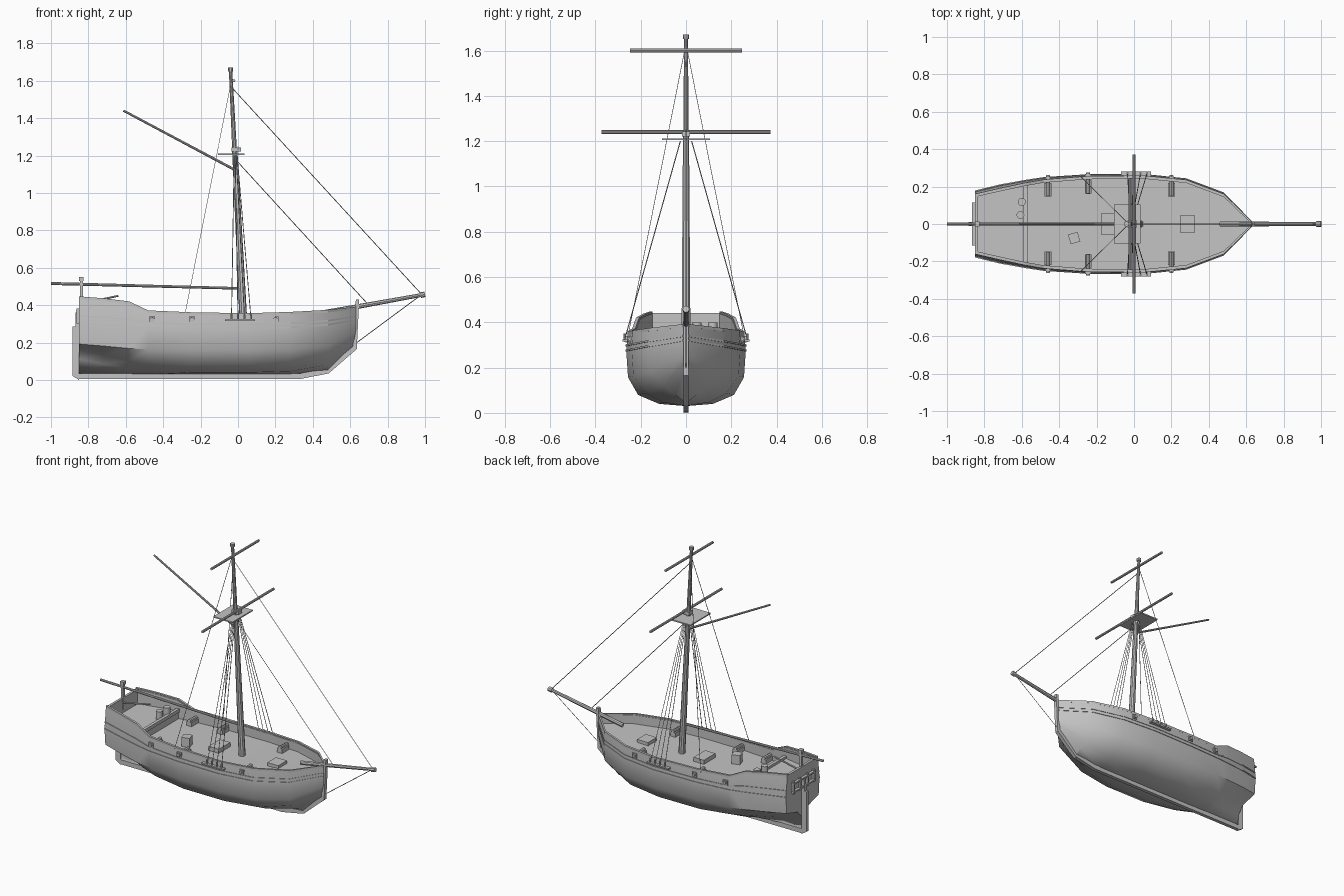
import bpy, bmesh, math
from mathutils import Vector, Matrix

if "Cube" in bpy.data.objects:
    bpy.data.objects.remove(bpy.data.objects["Cube"])

grey = bpy.data.materials.new("plain_grey")
grey.use_nodes = True
COLOUR = (0.55, 0.55, 0.55, 1)
grey.diffuse_color = COLOUR
grey.node_tree.nodes["Principled BSDF"].inputs["Base Color"].default_value = COLOUR


def finish(name, bm, smooth=False):
    bmesh.ops.recalc_face_normals(bm, faces=bm.faces)
    mesh = bpy.data.meshes.new(name)
    bm.to_mesh(mesh)
    bm.free()
    mesh.materials.append(grey)
    ob = bpy.data.objects.new(name, mesh)
    bpy.context.collection.objects.link(ob)
    if smooth:
        bpy.ops.object.select_all(action="DESELECT")
        ob.select_set(True)
        bpy.context.view_layer.objects.active = ob
        bpy.ops.object.shade_smooth_by_angle(angle=math.radians(35))
    return ob


def box(name, centre, size, turn=0):
    bm = bmesh.new()
    bmesh.ops.create_cube(bm, size=1)
    bm.transform(Matrix.Translation(centre) @ Matrix.Rotation(turn, 4, "Z")
                 @ Matrix.Diagonal((*size, 1)))
    return finish(name, bm)


def rod(name, a, b, r1, r2=None, sides=8):
    a, b = Vector(a), Vector(b)
    bm = bmesh.new()
    bmesh.ops.create_cone(bm, cap_ends=True, segments=sides, radius1=r1,
                          radius2=r1 if r2 is None else r2, depth=(b - a).length)
    turn = (b - a).to_track_quat("Z", "Y").to_matrix().to_4x4()
    bm.transform(Matrix.Translation((a + b) / 2) @ turn)
    return finish(name, bm, sides > 6)


def slab(name, outline, thick):
    """Side-view outline in x and z, given a thickness across y."""
    bm = bmesh.new()
    face = bm.faces.new([bm.verts.new((x, -thick / 2, z)) for x, z in outline])
    ext = bmesh.ops.extrude_face_region(bm, geom=[face])["geom"]
    bmesh.ops.translate(bm, vec=(0, thick, 0),
                        verts=[v for v in ext if isinstance(v, bmesh.types.BMVert)])
    return finish(name, bm)


# Hull stations: x, half beam, fullness, keel z, wale z, rail half width, rail z, deck z
STATIONS = [
    (-.85, .175, 0, .03, .30, .16, .44, .345),
    (-.72, .207, .35, .03, .295, .19, .43, .345),
    (-.58, .232, .7, .03, .285, .22, .413, .345),
    (-.575, .233, .7, .03, .285, .221, .41, .295),
    (-.48, .247, .85, .03, .28, .237, .365, .295),
    (-.25, .262, 1, .03, .275, .255, .355, .295),
    (.05, .264, 1, .03, .275, .258, .35, .295),
    (.28, .24, .9, .03, .28, .235, .357, .30),
    (.48, .165, .6, .045, .295, .16, .368, .31),
    (.63, .012, .5, .17, .32, .012, .385, .325),
]
FULL = [(0, 0), (.45, .04), (.8, .2), (.97, .52), (1, 1)]
HOLLOW = [(0, 0), (.06, .3), (.3, .48), (.95, .6), (1, 1)]


def section(x, beam, f, keel, wale, top, rail, deck):
    pts = []
    for (w1, h1), (w0, h0) in zip(FULL, HOLLOW):
        w, h = w0 + (w1 - w0) * f, h0 + (h1 - h0) * f
        pts.append((x, beam * w, keel + (wale - keel) * h))
    inner = max(top - .016, .004)
    return pts + [(x, top, rail), (x, inner, rail), (x, inner, deck), (x, 0, deck)]


# Hull with bulwarks, raised stern deck and main deck, mirrored across y
bm = bmesh.new()
rings = [[bm.verts.new(p) for p in section(*s)] for s in STATIONS]
for r, q in zip(rings, rings[1:]):
    for i in range(len(r) - 1):
        bm.faces.new((r[i], q[i], q[i + 1], r[i + 1]))
bm.faces.new(rings[0])
bm.faces.new(rings[-1])
hull = finish("hull", bm, True)
mirror = hull.modifiers.new("mirror", "MIRROR")
mirror.use_axis = (False, True, False)


def strip(name, points, r):
    """Thin square moulding that follows the hull."""
    bm = bmesh.new()
    rows = [[bm.verts.new((x, y + dy, z + dz)) for dy, dz in
             ((-r, -r), (r, -r), (r, r), (-r, r))] for x, y, z in points]
    for p, q in zip(rows, rows[1:]):
        for i in range(4):
            j = (i + 1) % 4
            bm.faces.new((p[i], q[i], q[j], p[j]))
    bm.faces.new(rows[0])
    bm.faces.new(rows[-1])
    finish(name, bm)


def hull_y(x):
    for a, b in zip(STATIONS, STATIONS[1:]):
        if a[0] <= x <= b[0]:
            return a[1] + (b[1] - a[1]) * (x - a[0]) / (b[0] - a[0])


for side, label in ((1, "left"), (-1, "right")):
    strip(label + "_lower_wale", [(s[0], side * s[1], s[4]) for s in STATIONS], .004)
    strip(label + "_upper_wale",
          [(s[0], side * (s[1] * .7 + s[5] * .3), s[4] + (s[6] - s[4]) * .3)
           for s in STATIONS], .004)
    strip(label + "_rail", [(s[0], side * max(s[5] - .006, .004), s[6]) for s in STATIONS], .007)

    # Guns, their carriages and ports
    for x in (-.46, -.245, .2):
        y = hull_y(x)
        box(label + "_gun_carriage", (x, side * (y - .065), .312), (.036, .07, .028))
        rod(label + "_gun_barrel", (x, side * (y - .1), .332), (x, side * (y + .012), .325), .011)
        box(label + "_gun_port", (x, side * (y - .002), .325), (.032, .012, .03))

    # Channel plate with shrouds, and the backstay
    box(label + "_channel", (.01, side * .265, .32), (.16, .03, .009))
    for x in (-.035, .0, .035, .07):
        rod(label + "_shroud", (-.015 + x * .15, side * .025, 1.2), (x, side * .272, .32), .0022, sides=4)
        rod(label + "_deadeye", (x, side * .272, .315), (x, side * .272, .35), .005, sides=6)
    rod(label + "_backstay", (-.035, side * .006, 1.6), (-.285, side * .255, .345), .0018, sides=4)

# Keel, stem and rudder
slab("keel_and_stem", [(-.85, .005), (.33, .005), (.485, .035), (.635, .165), (.648, .43),
                       (.63, .43), (.615, .18), (.47, .06), (.33, .035), (-.85, .035)], .024)
slab("rudder", [(-.885, .022), (-.85, .0), (-.85, .36), (-.868, .36), (-.87, .285), (-.885, .285)], .02)
rod("tiller", (-.85, 0, .405), (-.64, 0, .45), .006, .005)

# Transom bulwark and stern gallery
box("transom_bulwark", (-.842, 0, .388), (.016, .318, .104))
for z in (.315, .37):
    box("stern_ledge", (-.858, 0, z), (.018, .23, .01))
for y in (-.105, -.04, .04, .105):
    box("stern_bracket", (-.857, y, .342), (.014, .012, .08))

# Boom crutch at the stern
box("crutch_post", (-.838, 0, .455), (.016, .018, .18))
box("crutch_head", (-.838, 0, .54), (.026, .028, .02))

# Deck fittings
box("stern_deck_beam", (-.58, 0, .35), (.02, .43, .022))
box("fore_hatch", (.285, 0, .308), (.08, .09, .026))
box("main_hatch", (-.135, 0, .308), (.075, .12, .028))
box("crate", (-.32, -.075, .325), (.053, .053, .06), math.radians(17))
for x, y in ((-.607, .048), (-.6, .118)):
    rod("barrel", (x, y, .345), (x, y, .4), .021, sides=12)

# Mast, raked aft, with its platform and yards
rod("lower_mast", (.03, 0, .29), (-.018, 0, 1.24), .021, .014, 10)
rod("topmast", (-.016, 0, 1.18), (-.04, 0, 1.66), .013, .009, 10)
rod("mast_cap", (-.04, 0, 1.65), (-.0405, 0, 1.67), .014, sides=10)
box("platform", (-.036, 0, 1.208), (.14, .21, .008))
box("yard_block", (-.01, 0, 1.232), (.05, .036, .022))
rod("lower_yard", (0, -.372, 1.24), (0, .372, 1.24), .008)
rod("upper_yard", (-.022, -.247, 1.6), (-.022, .247, 1.6), .008)

# Fore-and-aft spars
rod("gaff", (-.02, 0, 1.125), (-.612, 0, 1.44), .007, .006)
rod("boom", (.0, 0, .49), (-1.0, 0, .516), .007, .008)
rod("bowsprit", (.46, 0, .36), (.99, 0, .456), .014, .01)
rod("bowsprit_cap", (.975, 0, .453), (1.0, 0, .458), .015)

# Stays along the centreline
rod("forestay", (-.03, 0, 1.56), (.98, 0, .46), .0022, sides=4)
rod("inner_forestay", (-.005, 0, 1.17), (.69, 0, .41), .0022, sides=4)
rod("bobstay", (.97, 0, .448), (.635, 0, .2), .0022, sides=4)
